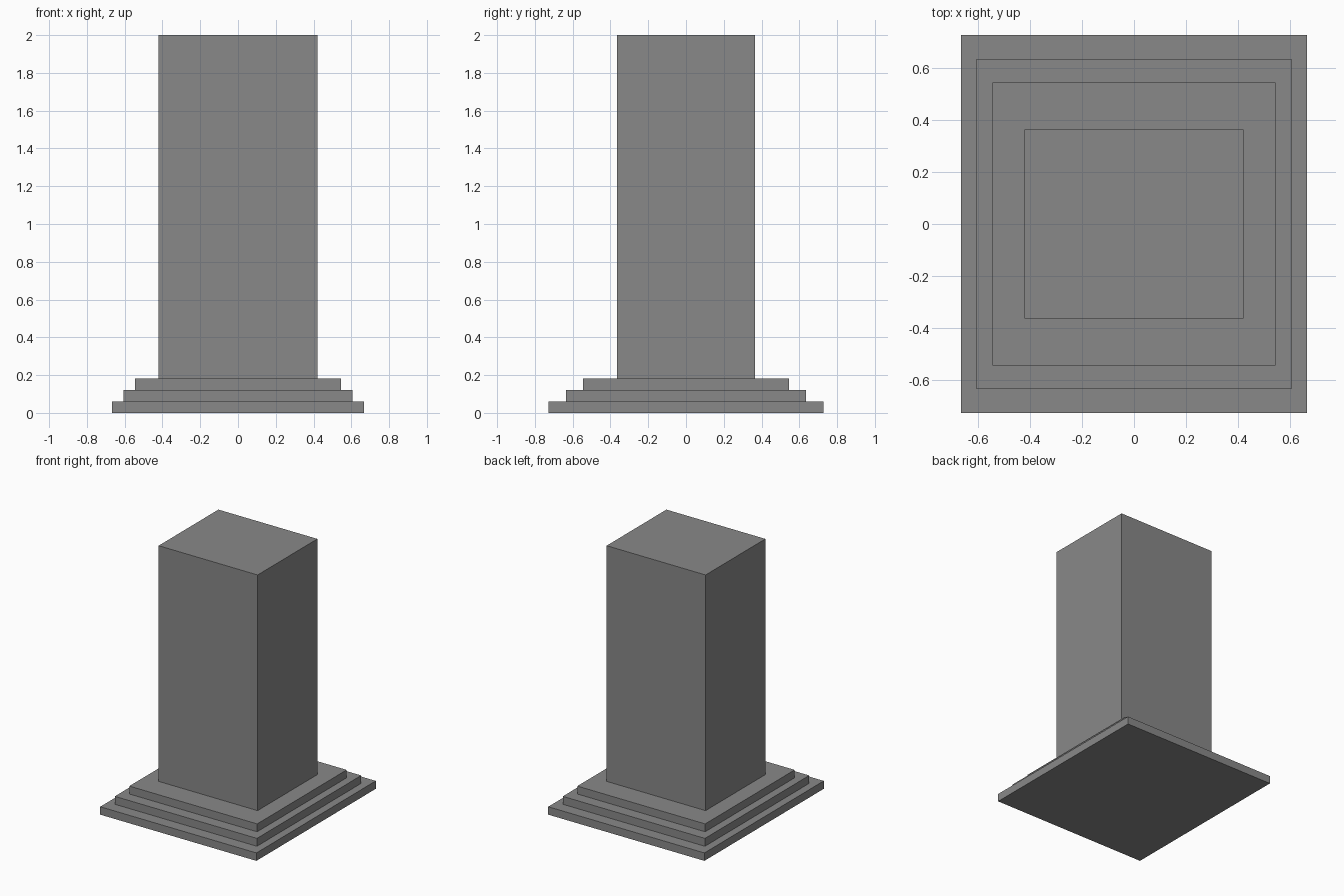
import bpy

if "Cube" in bpy.data.objects:
    bpy.data.objects.remove(bpy.data.objects["Cube"])

stone = bpy.data.materials.new("grey stone")
stone.diffuse_color = (0.25, 0.25, 0.25, 1.0)
stone.use_nodes = True
stone.node_tree.nodes["Principled BSDF"].inputs["Base Color"].default_value = stone.diffuse_color


def block(name, half_x, half_y, z0, z1):
    """Box centred on the z axis, from height z0 to z1."""
    bpy.ops.mesh.primitive_cube_add(size=1, location=(0, 0, (z0 + z1) / 2))
    ob = bpy.context.object
    ob.name = name
    ob.scale = (2 * half_x, 2 * half_y, z1 - z0)
    bpy.ops.object.transform_apply(location=False, rotation=False, scale=True)
    ob.data.materials.append(stone)
    return ob


# Three stepped base slabs, widest at the bottom
STEP = 0.061
slabs = [("lower_step", 0.666, 0.727),
         ("middle_step", 0.606, 0.635),
         ("upper_step", 0.545, 0.545)]
for i, (name, hx, hy) in enumerate(slabs):
    block(name, hx, hy, i * STEP, (i + 1) * STEP)

# Tall rectangular pillar
block("pillar", 0.422, 0.364, 3 * STEP, 2.0)
